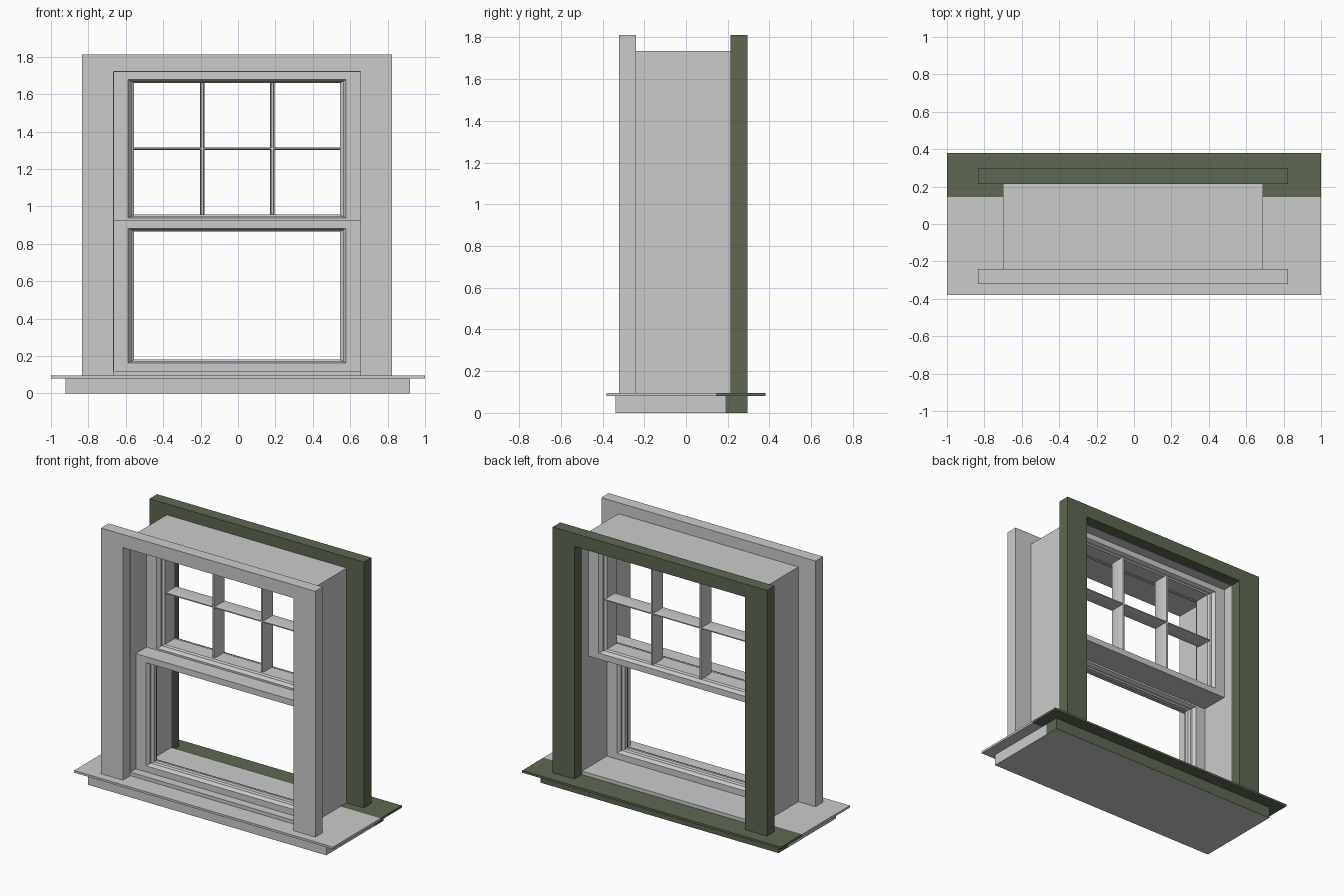
import bpy, bmesh
from mathutils import Vector

if "Cube" in bpy.data.objects:
    bpy.data.objects.remove(bpy.data.objects["Cube"])


def material(name, rgb):
    m = bpy.data.materials.new(name)
    m.diffuse_color = (*rgb, 1)
    m.use_nodes = True
    m.node_tree.nodes["Principled BSDF"].inputs["Base Color"].default_value = m.diffuse_color
    return m


GREY = material("painted grey", (0.6, 0.6, 0.6))
GREEN = material("exterior green", (0.11, 0.14, 0.085))
CX = -0.005  # the window sits a touch left of the sill centre


def finish(name, bm, mats):
    bmesh.ops.recalc_face_normals(bm, faces=bm.faces)
    me = bpy.data.meshes.new(name)
    bm.to_mesh(me)
    bm.free()
    for m in mats:
        me.materials.append(m)
    ob = bpy.data.objects.new(name, me)
    bpy.context.collection.objects.link(ob)
    return ob


def mitred(name, outer, inner, profile, mat, closed=True):
    """Sweep a profile of (t, y) around a rectangle; t runs 0 outer to 1 inner.
    outer / inner are (half_width, z_bottom, z_top)."""
    bm = bmesh.new()
    rings = []
    for side, end in ((-1, 1), (-1, 2), (1, 2), (1, 1)):
        ring = []
        for t, y in profile:
            x = outer[0] + (inner[0] - outer[0]) * t
            z = outer[end] + (inner[end] - outer[end]) * t
            ring.append(bm.verts.new((CX + side * x, y, z)))
        rings.append(ring)
    n = len(profile)
    for i in range(4 if closed else 3):
        a, b = rings[i], rings[(i + 1) % 4]
        for j in range(n):
            k = (j + 1) % n
            bm.faces.new((a[j], a[k], b[k], b[j]))
    if not closed:
        bm.faces.new(rings[0])
        bm.faces.new(rings[3])
    return finish(name, bm, [mat])


def slab(name, lo, hi, split_y, grey_bottom):
    """Board that is grey in front of split_y and green behind it."""
    bm = bmesh.new()
    bmesh.ops.create_cube(bm, size=1)
    lo, hi = Vector(lo), Vector(hi)
    for v in bm.verts:
        v.co = Vector(((lo[i] + hi[i]) / 2 + v.co[i] * (hi[i] - lo[i])) for i in range(3))
    bmesh.ops.bisect_plane(bm, geom=bm.verts[:] + bm.edges[:] + bm.faces[:],
                           plane_co=(0, split_y, 0), plane_no=(0, 1, 0))
    bm.normal_update()
    for f in bm.faces:
        green = f.calc_center_median().y > split_y
        if grey_bottom and f.normal.z < -0.5:
            green = False
        f.material_index = int(green)
    return finish(name, bm, [GREY, GREEN])


def bar(name, length, centre, width, y0, y1, vertical):
    """Glazing bar with a six-sided section, narrower at front and back."""
    w, n, d = width / 2, width * 0.28, (y1 - y0) * 0.3
    section = [(-n, y0), (n, y0), (w, y0 + d), (w, y1 - d),
               (n, y1), (-n, y1), (-w, y1 - d), (-w, y0 + d)]
    bm = bmesh.new()
    ends = []
    for s in length:
        ends.append([bm.verts.new((centre + o, y, s) if vertical else (s, y, centre + o))
                     for o, y in section])
    for j in range(8):
        k = (j + 1) % 8
        bm.faces.new((ends[0][j], ends[0][k], ends[1][k], ends[1][j]))
    bm.faces.new(ends[0])
    bm.faces.new(ends[1])
    return finish(name, bm, [GREY])


def sash_profile(y0, y1):
    """Flat face, small moulding, then the glazing edge, same front and back."""
    half = [(0, 0), (0.71, 0), (0.86, 0.022), (0.86, 0.035), (1, 0.045)]
    return [(t, y0 + d) for t, d in half] + [(t, y1 - d) for t, d in reversed(half)]


def square(y0, y1):
    return [(0, y0), (1, y0), (1, y1), (0, y1)]


# sill
slab("sill_base", (-0.923, -0.338, 0), (0.919, 0.296, 0.08), 0.19, True)
slab("sill_board", (-1, -0.38, 0.08), (1, 0.38, 0.095), 0.145, False)

# box lining through the wall
mitred("window_box", (0.695, 0.095, 1.735), (0.659, 0.12, 1.719), square(-0.24, 0.213), GREY)

# casings on both sides of the wall, open at the bottom
for name, y0, y1, mat in (("inside_casing", -0.322, -0.24, GREY),
                          ("outside_casing", 0.213, 0.296, GREEN)):
    mitred(name, (0.828, 0.095, 1.812), (0.66, 0.095, 1.72), square(y0, y1), mat, closed=False)

# sliding sashes, lower one in front
mitred("lower_sash", (0.66, 0.12, 0.925), (0.55, 0.18, 0.865), sash_profile(-0.18, -0.06), GREY)
mitred("upper_sash", (0.66, 0.895, 1.72), (0.55, 0.955, 1.66), sash_profile(-0.06, 0.14), GREY)

# glazing bars of the upper sash
for i, x in enumerate((-0.188, 0.186)):
    bar(f"vertical_glazing_bar_{i + 1}", (0.95, 1.665), x + CX / 2, 0.024, 0.0, 0.115, True)
bar("horizontal_glazing_bar", (CX - 0.555, CX + 0.555), 1.307, 0.013, 0.0, 0.115, False)
